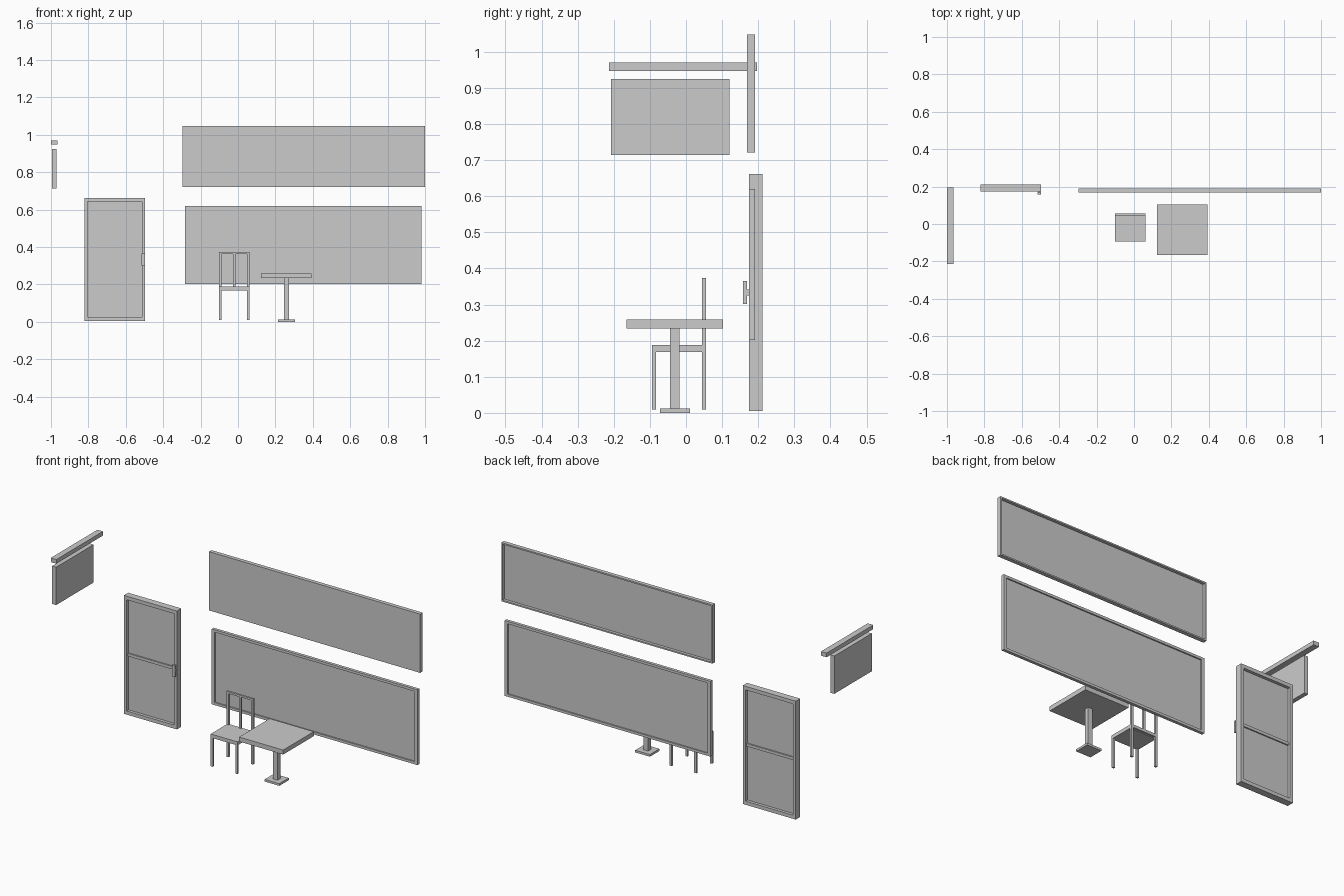
import bpy, bmesh
from mathutils import Matrix, Vector

if "Cube" in bpy.data.objects:
    bpy.data.objects.remove(bpy.data.objects["Cube"])


def add_box(bm, x, y, z):
    """Add a box given (min, max) ranges on each axis."""
    lo, hi = Vector((x[0], y[0], z[0])), Vector((x[1], y[1], z[1]))
    size = hi - lo
    mat = Matrix.Translation((lo + hi) / 2) @ Matrix.Diagonal((*size, 1))
    bmesh.ops.create_cube(bm, size=1, matrix=mat)


def finish(bm, name):
    mesh = bpy.data.meshes.new(name)
    bm.to_mesh(mesh)
    bm.free()
    obj = bpy.data.objects.new(name, mesh)
    bpy.context.collection.objects.link(obj)
    return obj


def box(name, x, y, z):
    bm = bmesh.new()
    add_box(bm, x, y, z)
    return finish(bm, name)


def frame(name, x, y, z, w, h):
    """Rectangular frame of one mitred ring: w = side width, h = rail height."""
    bm = bmesh.new()
    rings = []
    for yy in y:
        for dx, dz in ((0, 0), (w, h)):
            x0, x1, z0, z1 = x[0] + dx, x[1] - dx, z[0] + dz, z[1] - dz
            rings.append([bm.verts.new((px, yy, pz)) for px, pz in
                          ((x0, z0), (x1, z0), (x1, z1), (x0, z1))])
    outer_f, inner_f, outer_b, inner_b = rings
    for a, b in ((outer_f, inner_f), (inner_f, inner_b),
                 (inner_b, outer_b), (outer_b, outer_f)):
        for i in range(4):
            j = (i + 1) % 4
            bm.faces.new((a[i], a[j], b[j], b[i]))
    bmesh.ops.recalc_face_normals(bm, faces=bm.faces[:])
    return finish(bm, name)


# Sign board: flat front with a hollow, rimmed back
sx, sz = (-0.296, 1.0), (0.721, 1.047)
frame("sign_rim", sx, (0.169, 0.191), sz, 0.008, 0.008)
box("sign_panel", (sx[0] + 0.008, sx[1] - 0.008), (0.169, 0.175),
    (sz[0] + 0.008, sz[1] - 0.008))

# Shop window
wx, wz = (-0.283, 0.98), (0.202, 0.62)
frame("window_frame", wx, (0.174, 0.191), wz, 0.018, 0.014)
box("window_glass", (wx[0] + 0.017, wx[1] - 0.017), (0.181, 0.184),
    (wz[0] + 0.013, wz[1] - 0.013))

# Door with mid rail and glass
dx, dz = (-0.822, -0.497), (0.005, 0.662)
frame("door_frame", dx, (0.174, 0.212), dz, 0.017, 0.02)
box("door_glass", (dx[0] + 0.016, dx[1] - 0.016), (0.191, 0.195),
    (dz[0] + 0.019, dz[1] - 0.019))
box("door_mid_rail", (dx[0] + 0.016, dx[1] - 0.016), (0.184, 0.202), (0.325, 0.341))

# Door handle
box("handle_grip", (-0.516, -0.498), (0.158, 0.169), (0.301, 0.365))
box("handle_mount", (-0.514, -0.500), (0.168, 0.175), (0.325, 0.341))

# Hanging side sign
box("bracket_bar", (-1.0, -0.966), (-0.213, 0.196), (0.947, 0.970))
box("hanging_sign", (-0.995, -0.971), (-0.208, 0.121), (0.714, 0.924))

# Table
box("table_top", (0.122, 0.393), (-0.165, 0.103), (0.233, 0.258))
box("table_column", (0.245, 0.273), (-0.044, -0.018), (0.01, 0.234))
box("table_base", (0.214, 0.304), (-0.072, 0.011), (0.0, 0.012))

# Chair
cx = (-0.102, 0.062)
box("chair_seat", cx, (-0.094, 0.045), (0.168, 0.188))
for side, x0 in (("left", cx[0]), ("right", cx[1] - 0.013)):
    box(f"front_leg_{side}", (x0, x0 + 0.013), (-0.094, -0.083), (0.009, 0.169))
    box(f"back_post_{side}", (x0, x0 + 0.013), (0.044, 0.055), (0.009, 0.373))
box("chair_top_rail", (cx[0] + 0.012, cx[1] - 0.012), (0.044, 0.055), (0.362, 0.373))
box("chair_lower_rail", (cx[0] + 0.012, cx[1] - 0.012), (0.044, 0.055), (0.172, 0.188))
box("chair_back_slat", (-0.026, -0.013), (0.044, 0.055), (0.187, 0.363))
